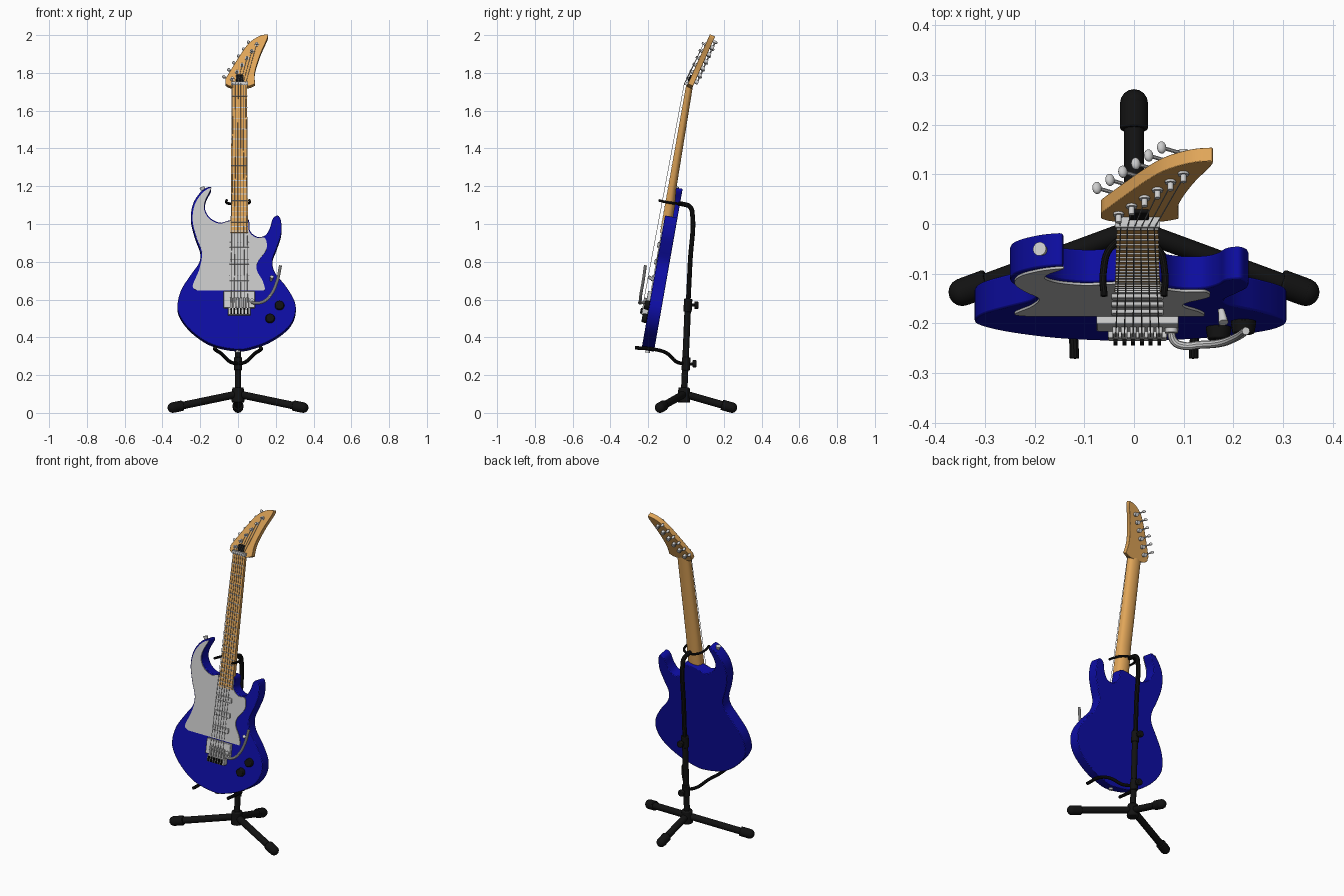
import bpy, bmesh, math
from mathutils import Matrix, Vector

cube = bpy.data.objects.get("Cube")
if cube:
    bpy.data.objects.remove(cube)
made = []


def material(name, rgb, rough=0.5):
    m = bpy.data.materials.new(name)
    m.use_nodes = True
    m.diffuse_color = (*rgb, 1)
    m.node_tree.nodes["Principled BSDF"].inputs["Base Color"].default_value = (*rgb, 1)
    m.roughness = rough
    return m


BLUE = material("body_blue", (0.004, 0.004, 0.37))
GREY = material("guard_grey", (0.57, 0.57, 0.57))
WOOD = material("maple_wood", (0.75, 0.38, 0.1))
CHROME = material("chrome", (0.62, 0.62, 0.62))
BLACK = material("stand_black", (0.006, 0.006, 0.006))

# Frames: world, tilted instrument, and headstock tilted further back
WORLD = Matrix()
TILT = Matrix.Translation((0, -0.227, 0)) @ Matrix.Rotation(math.radians(-10), 4, 'X')
HEAD_IN_TILT = Matrix.Translation((0, -0.04, 1.75)) @ Matrix.Rotation(math.radians(-14), 4, 'X')
HEAD = TILT @ HEAD_IN_TILT


def finish(name, bm, mat, frame, bevel=0):
    bmesh.ops.recalc_face_normals(bm, faces=bm.faces)
    me = bpy.data.meshes.new(name)
    bm.to_mesh(me)
    bm.free()
    me.materials.append(mat)
    ob = bpy.data.objects.new(name, me)
    bpy.context.collection.objects.link(ob)
    ob.matrix_world = frame
    if bevel:
        b = ob.modifiers.new("soft_edge", 'BEVEL')
        b.width, b.segments, b.limit_method = bevel, 2, 'ANGLE'
        b.angle_limit = math.radians(50)
    made.append(ob)
    return ob


def smooth(pts, n=6):
    """Closed Catmull-Rom outline; a doubled point makes a corner."""
    p, out = [Vector(q) for q in pts], []
    for i in range(len(p)):
        a, b, c, d = (p[(i + k) % len(p)] for k in (-1, 0, 1, 2))
        if (b - c).length < 1e-6:
            continue
        for k in range(n):
            t = k / n
            out.append(b + 0.5 * ((c - a) * t + (2 * a - 5 * b + 4 * c - d) * t**2
                                  + (3 * b - a - 3 * c + d) * t**3))
    return out


def slab(name, pts, y0, y1, mat, frame, bevel=0):
    bm = bmesh.new()
    face = bm.faces.new([bm.verts.new((x, y0, z)) for x, z in pts])
    new = bmesh.ops.extrude_face_region(bm, geom=[face])["geom"]
    bmesh.ops.translate(bm, vec=(0, y1 - y0, 0),
                        verts=[v for v in new if isinstance(v, bmesh.types.BMVert)])
    return finish(name, bm, mat, frame, bevel)


def box(name, center, size, mat, frame, bevel=0):
    bm = bmesh.new()
    bmesh.ops.create_cube(bm, size=1, matrix=Matrix.Translation(center) @ Matrix.Diagonal((*size, 1)))
    return finish(name, bm, mat, frame, bevel)


def rod(name, a, b, r, mat, frame, r2=None, sides=20, bevel=0):
    a, b = Vector(a), Vector(b)
    turn = (b - a).to_track_quat('Z', 'Y').to_matrix().to_4x4()
    bm = bmesh.new()
    bmesh.ops.create_cone(bm, cap_ends=True, segments=sides, radius1=r, radius2=r if r2 is None else r2,
                          depth=(b - a).length, matrix=Matrix.Translation((a + b) / 2) @ turn)
    return finish(name, bm, mat, frame, bevel)


def ball(name, center, size, mat, frame, turn=Matrix()):
    bm = bmesh.new()
    bmesh.ops.create_uvsphere(bm, u_segments=16, v_segments=10, radius=1,
                              matrix=Matrix.Translation(center) @ turn @ Matrix.Diagonal((*size, 1)))
    return finish(name, bm, mat, frame)


def tube(name, pts, r, mat, frame):
    cu = bpy.data.curves.new(name, 'CURVE')
    cu.dimensions, cu.bevel_depth, cu.bevel_resolution = '3D', r, 3
    cu.use_fill_caps, cu.resolution_u = True, 8
    sp = cu.splines.new('BEZIER')
    sp.bezier_points.add(len(pts) - 1)
    for bp, co in zip(sp.bezier_points, pts):
        bp.co = co
        bp.handle_left_type = bp.handle_right_type = 'AUTO'
    temp = bpy.data.objects.new(name, cu)
    bpy.context.collection.objects.link(temp)
    bm = bmesh.new()
    bm.from_mesh(temp.evaluated_get(bpy.context.evaluated_depsgraph_get()).to_mesh())
    bpy.data.objects.remove(temp)
    return finish(name, bm, mat, frame)


def along(pts):
    """Upright heights to lengths along the tilted body."""
    return [(x, (z - 0.012) / 0.985) for x, z in pts]


# Body
body = [(0, .336), (-.138, .363), (-.243, .431), (-.307, .51), (-.32, .574), (-.3, .653),
        (-.249, .733), (-.206, .796), (-.2, .854), (-.228, .934), (-.249, 1.024), (-.238, 1.108),
        (-.196, 1.172), (-.153, 1.198), (-.143, 1.183), (-.169, 1.13), (-.175, 1.082), (-.148, 1.034),
        (-.095, 1.008), (-.045, 1.02), (.05, 1.03), (.063, .966), (.1, .934), (.143, .94),
        (.169, .98), (.185, 1.03), (.212, 1.045), (.228, 1.013), (.228, .945), (.206, .876),
        (.182, .807), (.196, .743), (.254, .67), (.3, .59), (.302, .52), (.265, .452),
        (.18, .389), (.09, .352)]
FRONT = -0.067
slab("body", smooth(along(body)), 0, FRONT, BLUE, TILT, 0.004)

# Pickguard follows the upper horn, then drops to a straight lower edge
guard = [(x + (.009 if i < 6 else -.004), z - .006) for i, (x, z) in enumerate(body[8:23])]
guard += [(.143, .925), (.15, .865), (.105, .8), (.1, .755), (.13, .7), (.142, .66), (.138, .648),
          (.138, .648), (-.215, .648), (-.215, .648), (-.24, .672), (-.205, .76)]
slab("pickguard", smooth(along(guard)), FRONT, FRONT - 0.005, GREY, TILT)

# Neck: D-shaped section lofted from heel to nut
CX, NUT, END = 0.007, 1.757, 0.955
bm, rings = bmesh.new(), []
for s, w, d in ((END, .046, .055), (1.1, .045, .053), (1.2, .044, .044), (NUT, .041, .036)):
    rings.append([bm.verts.new((CX + w * math.cos(a), -.077 + .008 * (a not in (0, math.pi)) + (d - .008) * math.sin(a) ** .7, s))
                  for a in (math.pi * k / 14 for k in range(15))])
for lo, hi in zip(rings, rings[1:]):
    for k in range(15):
        j = (k + 1) % 15
        bm.faces.new((lo[k], lo[j], hi[j], hi[k]))
bm.faces.new(rings[0])
bm.faces.new(rings[-1])
finish("neck", bm, WOOD, TILT)

# Frets, nut and pickups
for n in range(1, 20):
    s = NUT - 1.19 * (1 - 2 ** (-n / 12))
    box("fret", (CX, -.078, s), (.084 + .008 * (NUT - s), .004, .004), CHROME, TILT)
box("nut", (CX, -.073, NUT), (.09, .028, .018), CHROME, TILT)
for s in (.71, .8, .89):
    box("pickup", (CX, FRONT - .008, s), (.105, .01, .03), GREY, TILT, .003)

# Headstock
head = [(-.035, -.015), (-.066, 0), (-.066, 0), (-.066, .03), (-.066, .03), (.01, .165), (.06, .238),
        (.115, .278), (.158, .287), (.158, .287), (.155, .262), (.118, .17), (.09, .07), (.09, 0),
        (.09, 0), (.05, -.015)]
slab("headstock", smooth(head), 0, -.03, WOOD, HEAD, .004)
box("truss_cover", (.01, -.034, .03), (.04, .008, .04), BLACK, HEAD, .003)

# Tuners and strings
out = Vector((-.81, 0, .59))
spin = Matrix.Rotation(math.radians(36), 4, 'Y')
for i in range(6):
    edge = Vector((-.055, 0, .045)).lerp(Vector((.075, 0, .245)), i / 5)
    post = edge - out * .03
    up, back = Vector((0, -.05, 0)), Vector((0, .012, 0))
    rod("tuner_post", post, post + up, .006, CHROME, HEAD, sides=12)
    rod("tuner_washer", post + up * .6, post + up * .7, .011, CHROME, HEAD, sides=12)
    rod("tuner_housing", post, post + back * 1.5, .012, CHROME, HEAD, sides=12)
    rod("tuner_shaft", post + back, edge + out * .02 + back, .004, CHROME, HEAD, sides=8)
    ball("tuner_key", edge + out * .024 + back, (.01, .013, .008), CHROME, HEAD, spin)
    side = i - 2.5
    saddle = Vector((CX + side * .0175, -.1, .575))
    over = Vector((CX + side * .0135, -.088, NUT))
    rod("string", saddle, over, .0013, CHROME, TILT, sides=6)
    rod("string_end", over, HEAD_IN_TILT @ (post + up * .8), .0013, CHROME, TILT, sides=6)
    box("saddle", (saddle.x, -.09, .57), (.013, .02, .065), CHROME, TILT, .003)
    box("saddle_screw", (saddle.x, -.102, .53), (.008, .012, .03), BLACK, TILT)

# Bridge, tremolo arm, controls
box("bridge_plate", (CX, FRONT - .009, .595), (.165, .02, .09), CHROME, TILT, .003)
box("bridge_block", (CX, FRONT - .016, .53), (.118, .032, .04), CHROME, TILT, .003)
rod("arm_socket", (.075, FRONT, .585), (.075, -.095, .585), .013, CHROME, TILT)
tube("tremolo_arm", [(.075, -.2, .585), (.08, -.235, .583), (.1, -.245, .582), (.13, -.243, .587),
                     (.17, -.24, .62), (.205, -.228, .69), (.225, -.215, .78)], .008, CHROME, WORLD)
for x, s in ((.22, .565), (.17, .495)):
    rod("control_knob", (x, FRONT, s), (x, FRONT - .026, s), .026, BLACK, TILT, .022, bevel=.003)
rod("selector_switch", (.175, FRONT, .70), (.18, FRONT - .03, .715), .006, CHROME, TILT, .01, 12)
for a, b in (((0, -.033, .34), (0, -.033, .318)), ((-.18, -.033, 1.18), (-.19, -.033, 1.207))):
    rod("strap_button", a, b, .008, CHROME, TILT, .014, 16)

# Stand: post, collars, hub and clamp knobs
rod("stand_lower_tube", (0, -.012, .06), (0, .01, .57), .017, BLACK, WORLD)
tube("stand_upper_tube", [(0, .01, .55), (0, .022, .8), (0, .034, 1.05), (0, .022, 1.09),
                          (0, -.015, 1.105), (0, -.04, 1.108)], .013, BLACK, WORLD)
rod("stand_hub", (0, -.012, .055), (0, -.01, .135), .034, BLACK, WORLD, .03, bevel=.006)
for y, z in ((.01, .57), (0, .26)):
    rod("clamp_collar", (0, y - .002, z - .035), (0, y + .002, z + .035), .022, BLACK, WORLD, bevel=.004)
    rod("clamp_screw", (0, y, z), (0, y + .045, z), .008, BLACK, WORLD)
    rod("clamp_knob", (0, y + .035, z), (0, y + .055, z), .02, BLACK, WORLD, bevel=.004)

# Stand legs with rounded rubber feet
hub = Vector((0, -.01, .1))
for tip in ((0, .243, .028), (-.345, -.137, .028), (.345, -.137, .028)):
    tip = Vector(tip)
    heel = tip + (hub - tip).normalized() * .055
    rod("leg", hub, tip, .02, BLACK, WORLD)
    rod("foot", heel, tip, .028, BLACK, WORLD, bevel=.003)
    ball("foot_cap", tip, (.028, .028, .028), BLACK, WORLD)

# Neck yoke and lower cradle
half = [(.06, -.145, 1.125), (.062, -.1, 1.115), (.045, -.045, 1.108)]
tube("neck_yoke", half + [(0, -.025, 1.107)] + [(-x, y, z) for x, y, z in reversed(half)], .007, BLACK, WORLD)
for m in (-1, 1):
    tube("cradle_arm", [(0, -.01, .26), (m * .04, -.05, .27), (m * .09, -.1, .315), (m * .118, -.15, .333),
                        (m * .12, -.27, .345)], .0095, BLACK, WORLD)

# Smooth shading with sharp edges kept
bpy.ops.object.select_all(action='DESELECT')
for ob in made:
    ob.select_set(True)
bpy.context.view_layer.objects.active = made[0]
bpy.ops.object.shade_smooth_by_angle(angle=math.radians(35))
